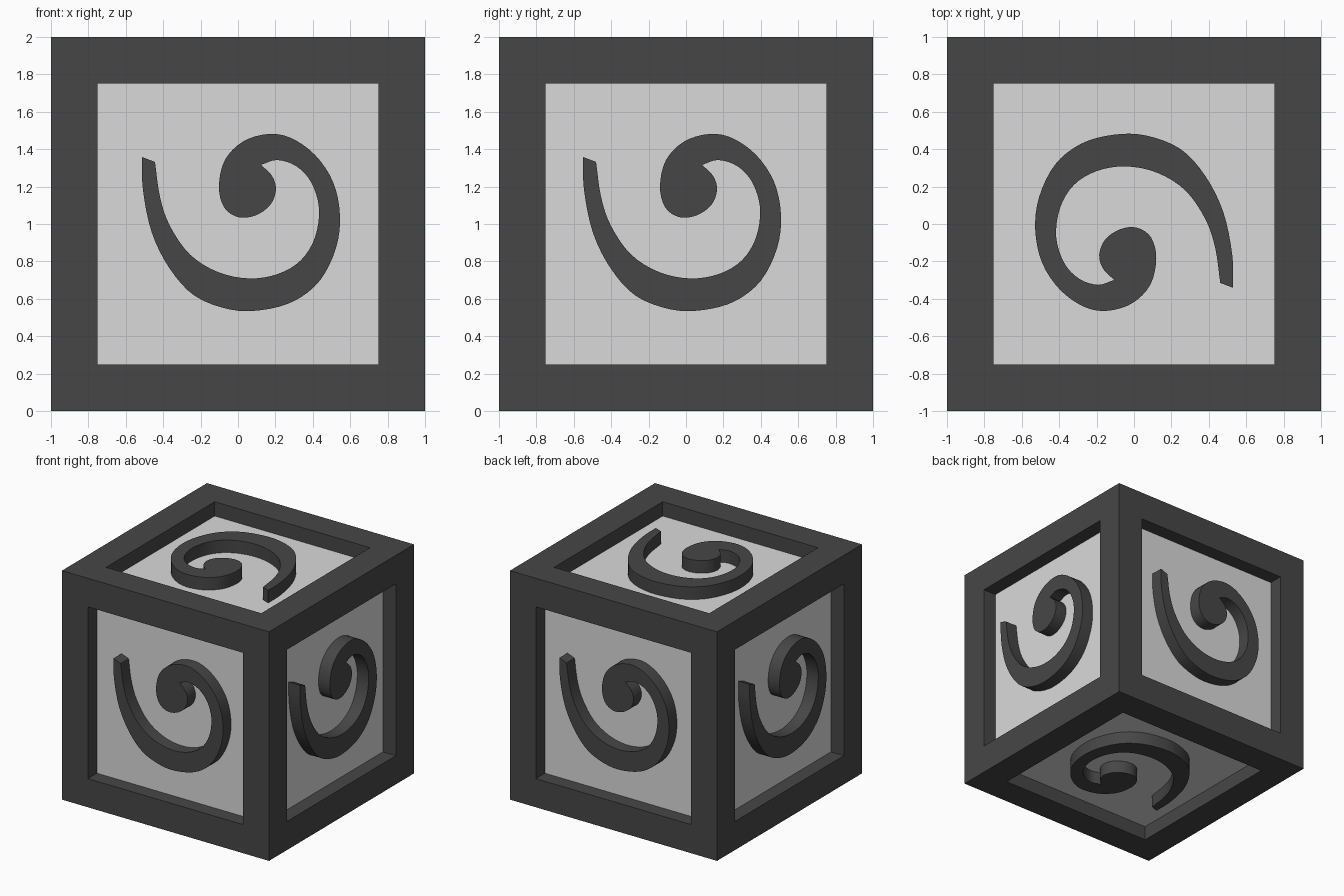
import bpy, bmesh, math
from mathutils import Vector, Matrix

if "Cube" in bpy.data.objects:
    bpy.data.objects.remove(bpy.data.objects["Cube"])


def material(name, value):
    m = bpy.data.materials.new(name)
    m.diffuse_color = (value, value, value, 1)
    m.use_nodes = True
    m.node_tree.nodes["Principled BSDF"].inputs["Base Color"].default_value = m.diffuse_color
    return m


DARK = material("dark_grey", 0.062)
LIGHT = material("light_grey", 0.70)


def add_object(name, bm, mats):
    me = bpy.data.meshes.new(name)
    bm.to_mesh(me)
    bm.free()
    for m in mats:
        me.materials.append(m)
    ob = bpy.data.objects.new(name, me)
    bpy.context.collection.objects.link(ob)
    return ob


def spline(pts, steps=4):
    """Smooth curve through all points, leaving out the last one."""
    p = [Vector(q) for q in pts]
    p = [2 * p[0] - p[1]] + p + [2 * p[-1] - p[-2]]
    out = []
    for a, b, c, d in zip(p, p[1:], p[2:], p[3:]):
        for i in range(steps):
            t = i / steps
            out.append(0.5 * (2 * b + (c - a) * t + (2 * a - 5 * b + 4 * c - d) * t * t
                              + (3 * b - a - 3 * c + d) * t ** 3))
    return out


# Crate body: cube with a framed, sunken light panel on every side
bm = bmesh.new()
bmesh.ops.create_cube(bm, size=2, matrix=Matrix.Translation((0, 0, 1)))
panels = bm.faces[:]
bm.normal_update()
bmesh.ops.inset_individual(bm, faces=panels, thickness=0.25, use_even_offset=True)
bm.normal_update()
bmesh.ops.inset_individual(bm, faces=panels, thickness=0, depth=-0.125)
for f in panels:
    f.material_index = 1
add_object("framed_box", bm, [DARK, LIGHT])

# Swirl outline: outer edge from tail tip to the curl, then inner edge back
OUTER = [(-.513, .358), (-.508, .18), (-.46, -.048), (-.364, -.24), (-.23, -.385),
         (-.043, -.457), (.128, -.46), (.30, -.412), (.438, -.302), (.524, -.128),
         (.545, .048), (.508, .225), (.412, .369), (.283, .46), (.16, .481),
         (.027, .441), (-.07, .342), (-.102, .203), (-.075, .09), (0, .037),
         (.091, .045), (.171, .10), (.203, .182), (.182, .257), (.123, .316)]
INNER = [(.123, .316), (.209, .342), (.31, .31), (.39, .225), (.433, .086),
         (.412, -.07), (.337, -.193), (.214, -.267), (.059, -.291), (-.107, -.257),
         (-.257, -.163), (-.364, -.01), (-.417, .144), (-.444, .332)]
OUTLINE = spline(OUTER) + spline(INNER) + [Vector(INNER[-1])]


def swirl(name, u, v, du, dv=0):
    """Raised swirl on the side whose right and up directions are u and v."""
    u, v = Vector(u), Vector(v)
    n = u.cross(v)
    centre = Vector((0, 0, 1))
    bm = bmesh.new()
    rings = [[bm.verts.new(centre + u * (p.x + du) + v * (p.y + dv) + n * h)
              for p in OUTLINE] for h in (0.87, 0.985)]
    low, high = rings
    bm.faces.new(high)
    bm.faces.new(low[::-1])
    for i in range(len(low)):
        j = (i + 1) % len(low)
        bm.faces.new((low[i], low[j], high[j], high[i]))
    ob = add_object(name, bm, [DARK])
    bpy.ops.object.select_all(action='DESELECT')
    ob.select_set(True)
    bpy.context.view_layer.objects.active = ob
    bpy.ops.object.shade_smooth_by_angle(angle=math.radians(30))


# One swirl per side
swirl("front_swirl", (1, 0, 0), (0, 0, 1), 0)
swirl("right_swirl", (0, 1, 0), (0, 0, 1), -0.037)
swirl("back_swirl", (-1, 0, 0), (0, 0, 1), -0.02)
swirl("left_swirl", (0, -1, 0), (0, 0, 1), -0.015)
swirl("top_swirl", (-1, 0, 0), (0, -1, 0), -0.017, -0.017)
swirl("bottom_swirl", (1, 0, 0), (0, -1, 0), -0.017, -0.017)
